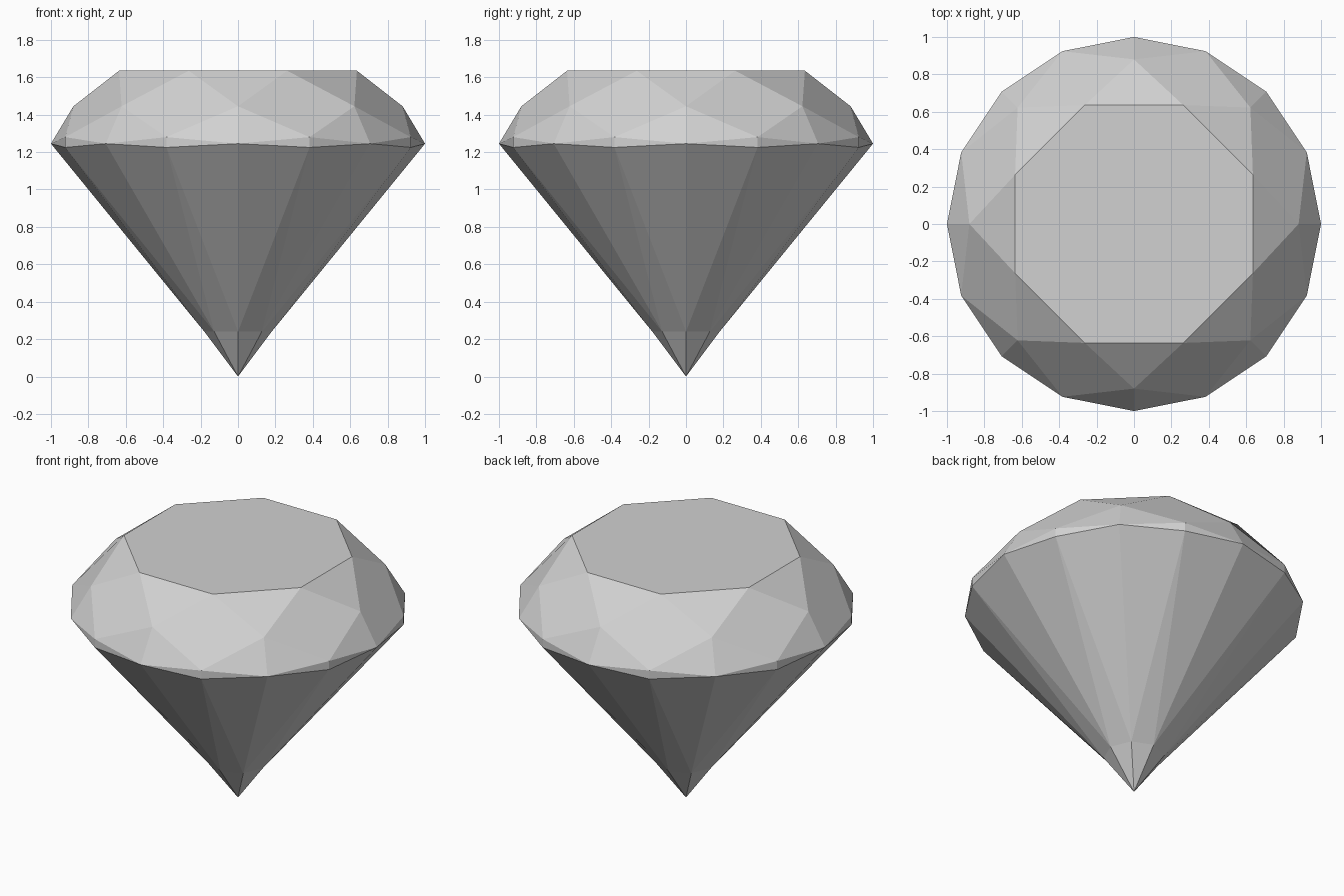
import bpy
import bmesh
from math import cos, sin, radians

cube = bpy.data.objects.get("Cube")
if cube:
    bpy.data.objects.remove(cube, do_unlink=True)

# Single pale grey material
grey = bpy.data.materials.new("pale_grey")
grey.use_nodes = True
colour = (0.64, 0.64, 0.64, 1)
grey.diffuse_color = colour
grey.node_tree.nodes["Principled BSDF"].inputs["Base Color"].default_value = colour

SIDES = 8
STEP = 360 / SIDES
bm = bmesh.new()


def ring(radius, z, offset=0):
    """Eight points around the axis, turned by offset degrees."""
    points = []
    for i in range(SIDES):
        a = radians(i * STEP + offset)
        points.append(bm.verts.new((radius * cos(a), radius * sin(a), z)))
    return points


half = STEP / 2
table = ring(0.688, 1.635, half)
bezel = ring(0.88, 1.445)
girdle = ring(1.0, 1.245)
girdle_top = ring(1.0, 1.28, half)
girdle_low = ring(1.0, 1.225, half)
pavilion = ring(0.18, 0.24)
culet = bm.verts.new((0, 0, 0))

# Flat table on top
bm.faces.new(table)

for i in range(SIDES):
    n = (i + 1) % SIDES
    facets = [
        # Crown: star, kite and upper girdle facets
        (table[i - 1], bezel[i], table[i]),
        (table[i], bezel[i], girdle_top[i], bezel[n]),
        (bezel[i], girdle[i], girdle_top[i]),
        (bezel[n], girdle_top[i], girdle[n]),
        # Scalloped girdle
        (girdle[i], girdle_low[i], girdle_top[i]),
        (girdle_top[i], girdle_low[i], girdle[n]),
        # Pavilion: lower girdle facets, mains and tip
        (girdle[i], pavilion[i], girdle_low[i]),
        (girdle_low[i], pavilion[n], girdle[n]),
        (girdle_low[i], pavilion[i], pavilion[n]),
        (pavilion[i], culet, pavilion[n]),
    ]
    for facet in facets:
        bm.faces.new(facet)

bmesh.ops.recalc_face_normals(bm, faces=bm.faces)
mesh = bpy.data.meshes.new("cut_gem")
bm.to_mesh(mesh)
bm.free()
mesh.materials.append(grey)
gem = bpy.data.objects.new("cut_gem", mesh)
bpy.context.collection.objects.link(gem)
